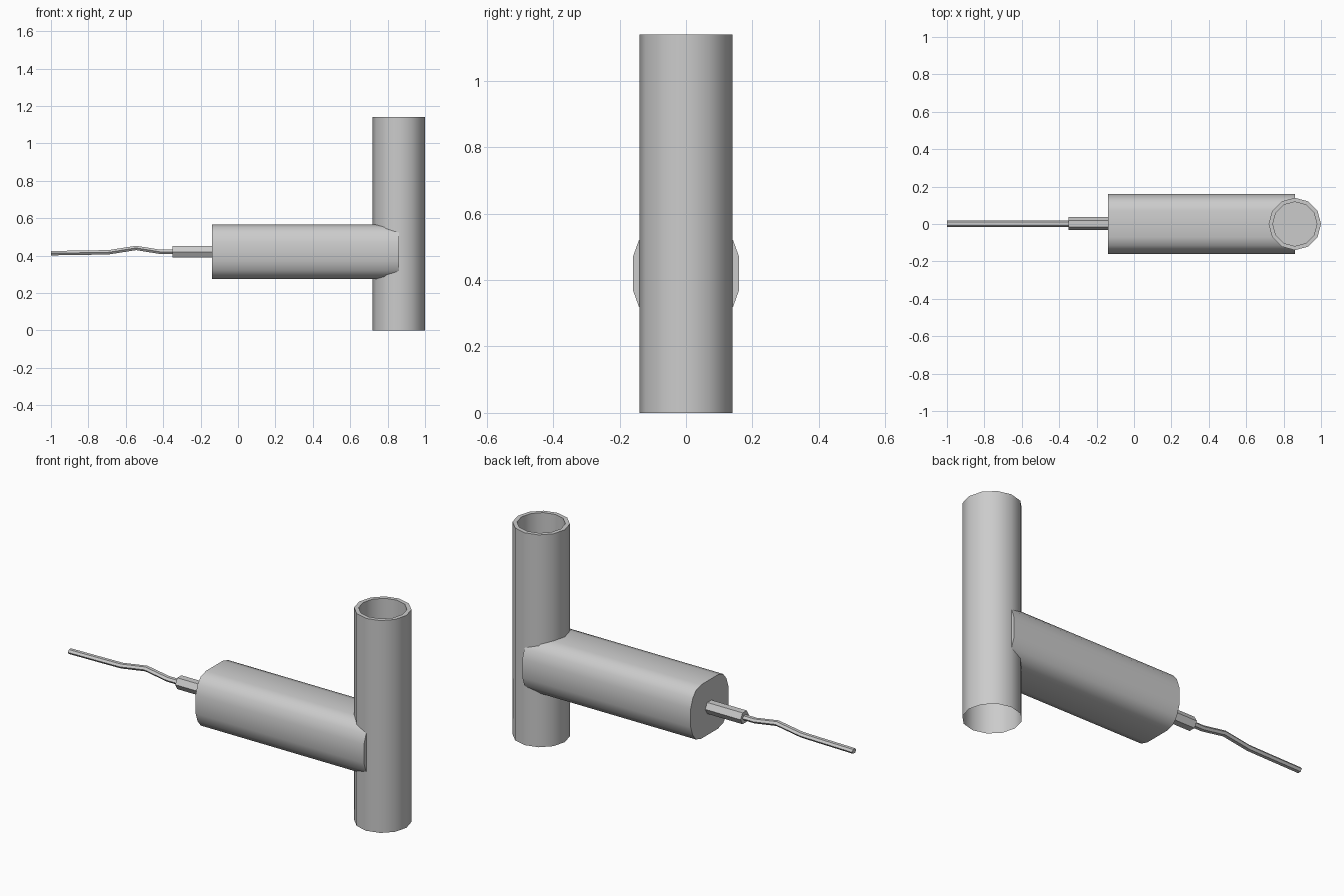
import bpy, bmesh, math
from mathutils import Vector

cube = bpy.data.objects.get("Cube")
if cube:
    bpy.data.objects.remove(cube, do_unlink=True)

grey = bpy.data.materials.new("light grey")
grey.use_nodes = True
colour = (0.6, 0.6, 0.6, 1)
grey.diffuse_color = colour
grey.node_tree.nodes["Principled BSDF"].inputs["Base Color"].default_value = colour


def ngon(sides, ry, rz):
    step = math.tau / sides
    return [(ry * math.cos(i * step), rz * math.sin(i * step)) for i in range(sides)]


def loft(name, rings, cap_start, cap_end, angle=40):
    """Skin a list of point rings and optionally close either end."""
    bm = bmesh.new()
    loops = [[bm.verts.new(p) for p in ring] for ring in rings]
    n = len(loops[0])
    for a, b in zip(loops, loops[1:]):
        for i in range(n):
            j = (i + 1) % n
            bm.faces.new((a[i], a[j], b[j], b[i]))
    if cap_start:
        bm.faces.new(loops[0][::-1])
    if cap_end:
        bm.faces.new(loops[-1])
    mesh = bpy.data.meshes.new(name)
    bm.to_mesh(mesh)
    bm.free()
    mesh.materials.append(grey)
    obj = bpy.data.objects.new(name, mesh)
    bpy.context.collection.objects.link(obj)
    bpy.ops.object.select_all(action="DESELECT")
    obj.select_set(True)
    bpy.context.view_layer.objects.active = obj
    bpy.ops.object.shade_smooth_by_angle(angle=math.radians(angle))
    return obj


def along_x(section, path, y=0.0):
    """Place a y/z cross-section at each x/z point of a path."""
    return [[Vector((x, y + a, z + b)) for a, b in section] for x, z in path]


# Upright tube: outer wall, top rim, inner wall and a floor inside; open below
tube_x = 0.86
tube_steps = [(0.14, 0), (0.14, 1.14), (0.118, 1.14), (0.118, 0.75)]
rings = [[Vector((tube_x + a, b, z)) for a, b in ngon(12, r, r)] for r, z in tube_steps]
loft("upright_tube", rings, False, True)

# Horizontal body with a rounded, flat-sided section mirrored into four quarters
quarter = [(0.16, 0.05), (0.142, 0.1), (0.115, 0.132), (0.07, 0.145)]
half = quarter + [(-a, b) for a, b in reversed(quarter)]
section = half + [(-a, -b) for a, b in half]
loft("horizontal_body", along_x(section, [(-0.14, 0.42), (tube_x, 0.42)]), True, True)

# Cable collar
loft("cable_collar", along_x(ngon(6, 0.035, 0.035), [(-0.35, 0.42), (-0.13, 0.42)], 0.002),
     True, True, 30)

# Bent cable
bends = [(-1, 0.413), (-0.8, 0.416), (-0.69, 0.418), (-0.545, 0.441), (-0.415, 0.42), (-0.34, 0.42)]
loft("cable", along_x(ngon(6, 0.018, 0.0135), bends, 0.002), True, True, 30)
